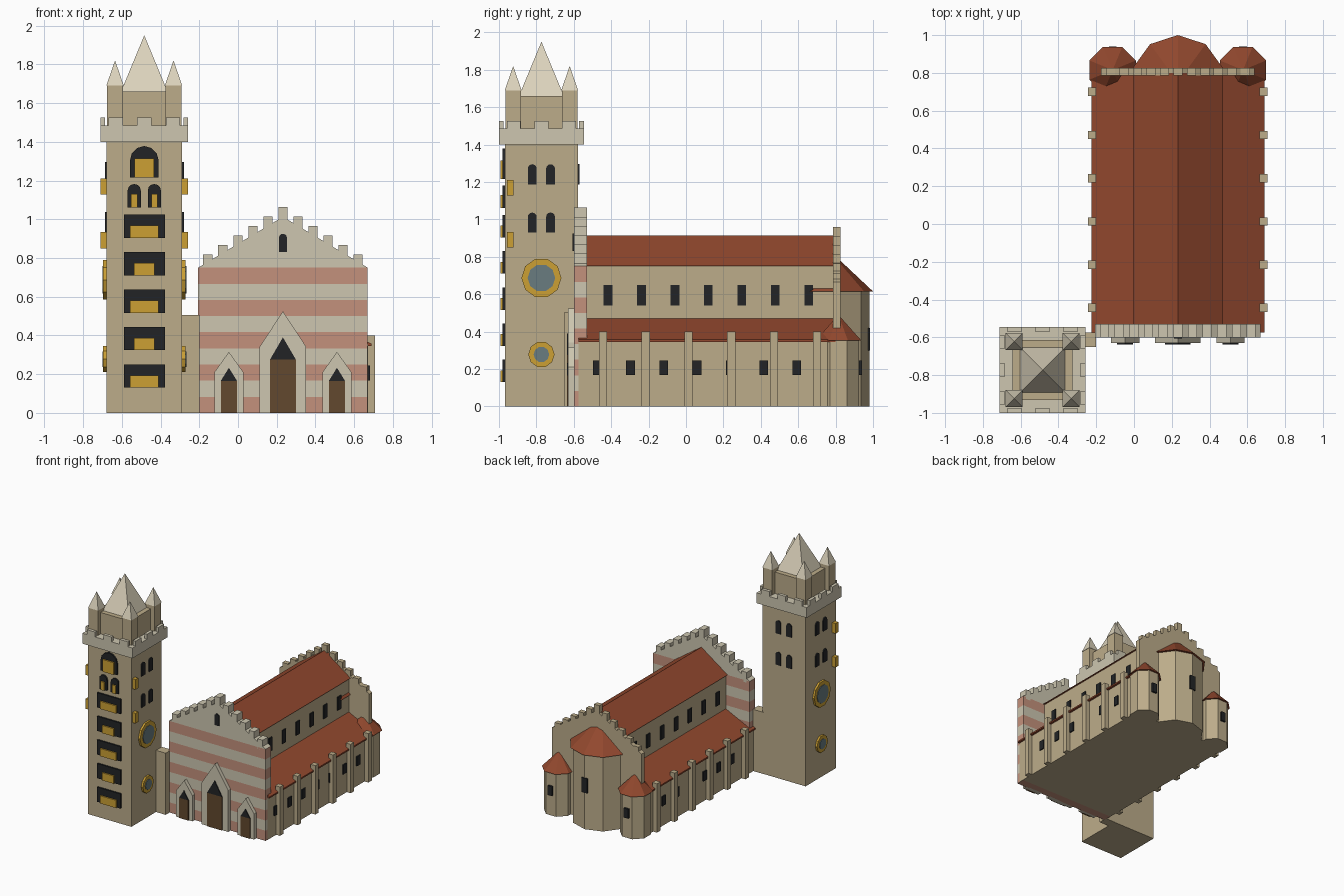
import bpy, bmesh, math

if "Cube" in bpy.data.objects:
    bpy.data.objects.remove(bpy.data.objects["Cube"])

def mat(name, rgb):
    m = bpy.data.materials.new(name)
    lin = [((c / 255 + 0.055) / 1.055) ** 2.4 for c in rgb]
    m.diffuse_color = (*lin, 1)
    m.use_nodes = True
    m.node_tree.nodes["Principled BSDF"].inputs["Base Color"].default_value = m.diffuse_color
    return m

TAN = mat("tan stone", (188, 172, 138))
CREAM = mat("cream stone", (205, 198, 176))
PALE = mat("pale spire", (220, 211, 188))
PINK = mat("pink stone", (196, 145, 124))
ROOF = mat("terracotta", (146, 72, 46))
DARK = mat("dark opening", (34, 36, 38))
GOLD = mat("gold", (204, 160, 52))
GLASS = mat("grey blue glass", (106, 124, 128))
WOOD = mat("brown wood", (98, 72, 46))

def finish(name, bm, m):
    bmesh.ops.recalc_face_normals(bm, faces=bm.faces)
    me = bpy.data.meshes.new(name)
    bm.to_mesh(me)
    bm.free()
    me.materials.append(m)
    ob = bpy.data.objects.new(name, me)
    bpy.context.collection.objects.link(ob)
    return ob

def prism(name, pts, axis, a, b, m):
    """Extrude a profile along an axis: x -> (y,z), y -> (x,z), z -> (x,y)."""
    place = {'x': lambda p, t: (t, p[0], p[1]),
             'y': lambda p, t: (p[0], t, p[1]),
             'z': lambda p, t: (p[0], p[1], t)}[axis]
    bm = bmesh.new()
    lo = [bm.verts.new(place(p, a)) for p in pts]
    hi = [bm.verts.new(place(p, b)) for p in pts]
    bm.faces.new(lo)
    bm.faces.new(hi)
    for i in range(len(pts)):
        j = (i + 1) % len(pts)
        bm.faces.new((lo[i], lo[j], hi[j], hi[i]))
    return finish(name, bm, m)

def box(name, x0, x1, y0, y1, z0, z1, m):
    return prism(name, [(x0, y0), (x1, y0), (x1, y1), (x0, y1)], 'z', z0, z1, m)

def ngon(cx, cy, r, n, start):
    return [(cx + r * math.cos(start + 2 * math.pi * i / n),
             cy + r * math.sin(start + 2 * math.pi * i / n)) for i in range(n)]

def cone(name, base, z0, apex, m):
    bm = bmesh.new()
    vs = [bm.verts.new((x, y, z0)) for x, y in base]
    top = bm.verts.new(apex)
    bm.faces.new(vs)
    for i in range(len(vs)):
        bm.faces.new((vs[i], vs[(i + 1) % len(vs)], top))
    return finish(name, bm, m)

def square(cx, cy, h):
    return [(cx - h, cy - h), (cx + h, cy - h), (cx + h, cy + h), (cx - h, cy + h)]

def arch(c, w, z0, z1):
    """Round-headed window outline."""
    s = z1 - w
    return [(c - w, z0), (c + w, z0)] + [
        (c + w * math.cos(math.pi * i / 6), s + w * math.sin(math.pi * i / 6)) for i in range(7)]

# ---------------- bell tower ----------------
TX, TY, H = -0.484, -0.773, 0.196
prism("tower_shaft", square(TX, TY, H), 'z', 0, 1.41, TAN)
prism("tower_crown", square(TX, TY, 0.227), 'z', 1.40, 1.485, CREAM)
for o in (-0.148, 0, 0.148):
    for s in (-1, 1):
        e0, e1 = sorted((s * 0.202, s * 0.227))
        box("crown_merlon", TX + o - .037, TX + o + .037, TY + e0, TY + e1, 1.48, 1.525, CREAM)
        box("crown_merlon", TX + e0, TX + e1, TY + o - .037, TY + o + .037, 1.48, 1.525, CREAM)
prism("tower_lantern", square(TX, TY, 0.158), 'z', 1.48, 1.66, TAN)
cone("main_spire", square(TX, TY, 0.12), 1.66, (TX, TY, 1.95), PALE)
for sx in (-1, 1):
    for sy in (-1, 1):
        cx, cy = TX + sx * .151, TY + sy * .151
        prism("corner_turret", square(cx, cy, .042), 'z', 1.48, 1.69, TAN)
        cone("corner_spire", square(cx, cy, .045), 1.69, (cx, cy, 1.82), PALE)

# tower front: openings with gold balconies
F = TY - H
def balcony(cx, w, z0, z1):
    box("gold_balcony", cx - w, cx + w, F - .024, F + .01, z0, z1, GOLD)

prism("belfry_arch", arch(TX, .074, 1.215, 1.378), 'y', F - .013, F + .01, DARK)
balcony(TX, .05, 1.215, 1.315)
for s in (-1, 1):
    prism("twin_arch", arch(TX + s * .052, .034, 1.062, 1.182), 'y', F - .013, F + .01, DARK)
    balcony(TX + s * .052, .016, 1.062, 1.13)
for i in range(5):
    z = 0.13 + i * 0.1935
    box("front_opening", TX - .106, TX + .106, F - .013, F + .01, z, z + .12, DARK)
    balcony(TX, .053 if i % 2 else .073, z, z + .063)

# tower sides: arched windows, gold brackets, round windows
for z0, z1 in ((0.93, 1.037), (1.187, 1.295)):
    for o in (-.049, .049):
        for s in (-1, 1):
            prism("side_window", arch(TY + o, .024, z0, z1), 'x', TX + s * (H - .01), TX + s * (H + .008), DARK)
        prism("back_window", arch(TX + o, .024, z0, z1), 'y', TY + H - .01, TY + H + .008, DARK)
for s in (-1, 1):
    for z in (0.85, 1.127):
        x0, x1 = sorted((TX + s * (H - .01), TX + s * (H + .03)))
        box("gold_bracket", x0, x1, -.957, -.922, z, z + .083, GOLD)
    for z, r, ri in ((0.687, .107, .074), (0.278, .07, .042)):
        prism("round_window_ring", ngon(TY, z, r, 10, 0), 'x', TX + s * (H - .01), TX + s * (H + .016), GOLD)
        prism("round_window_glass", ngon(TY, z, ri, 10, 0), 'x', TX + s * H, TX + s * (H + .021), GLASS)

box("link_wall", -.30, -.20, -.65, -.575, 0, .505, TAN)

# ---------------- striped facade ----------------
CX = 0.232
def stepped_gable(name, half, eave, y0, y1, m):
    peak = eave + half * .6
    prism(name, [(CX - half, eave), (CX + half, eave), (CX, peak)], 'y', y0, y1, m)
    step = (half - .05) / 5
    for k in range(-5, 6):
        x, top = CX + k * step, peak + .05 - .049 * abs(k)
        box(name + "_merlon", x - .024, x + .024, y0, y1, top - .085, top, m)

for i in range(9):
    box("facade_band", CX - .4375, CX + .4375, -.60, -.53, i / 12, (i + 1) / 12, CREAM if i % 2 else PINK)
stepped_gable("facade_gable", .4375, .75, -.60, -.53, CREAM)
prism("facade_window", arch(CX, .021, .83, .925), 'y', -.607, -.59, DARK)

def portal(cx, w, eave, peak, dw, dz, dpeak):
    prism("portal", [(cx - w, 0), (cx + w, 0), (cx + w, eave), (cx, peak), (cx - w, eave)], 'y', -.63, -.59, CREAM)
    box("portal_door", cx - dw, cx + dw, -.637, -.62, 0, dz, WOOD)
    prism("portal_tympanum", [(cx - dw, dz), (cx + dw, dz), (cx, dpeak)], 'y', -.637, -.62, DARK)

portal(CX, .12, .342, .525, .067, .275, .39)
for s in (-1, 1):
    portal(CX + s * .279, .075, .21, .315, .042, .165, .233)

# ---------------- nave and aisles ----------------
box("aisle_walls", CX - .44, CX + .44, -.575, .80, 0, .355, TAN)
box("clerestory", CX - .222, CX + .222, -.55, .80, .34, .752, TAN)
prism("nave_roof", [(CX - .238, .75), (CX + .238, .75), (CX, .915)], 'y', -.54, .80, ROOF)
for s in (-1, 1):
    prism("aisle_roof", [(CX + s * .21, .475), (CX + s * .458, .357), (CX + s * .458, .345), (CX + s * .21, .345)],
          'y', -.575, .80, ROOF)
    for i in range(6):
        x0, x1 = sorted((CX + s * .432, CX + s * .475))
        y = -.444 + i * .2288
        box("buttress", x0, x1, y - .022, y + .022, 0, .40, TAN)
    for i in range(7):
        y = -.417 + i * .179
        x0, x1 = sorted((CX + s * .21, CX + s * .23))
        box("clerestory_window", x0, x1, y - .023, y + .023, .54, .65, DARK)
        y = -.475 + i * .178
        x0, x1 = sorted((CX + s * .43, CX + s * .449))
        box("aisle_window", x0, x1, y - .023, y + .023, .168, .245, DARK)

# ---------------- rear wall and apses ----------------
box("rear_wall", CX - .407, CX + .407, .786, .825, 0, .665, TAN)
stepped_gable("rear_gable", .407, .665, .786, .825, TAN)
prism("main_apse", ngon(CX, .75, .23, 10, math.pi / 2), 'z', 0, .62, TAN)
cone("main_apse_roof", ngon(CX, .75, .25, 10, math.pi / 2), .615, (CX, .75, .85), ROOF)
box("main_apse_window", CX - .025, CX + .025, .955, .985, .30, .42, DARK)
for s in (-1, 1):
    cx = CX + s * .345
    prism("side_apse", ngon(cx, .815, .118, 8, math.pi / 8), 'z', 0, .36, TAN)
    cone("side_apse_roof", ngon(cx, .815, .133, 8, math.pi / 8), .352, (cx, .815, .49), ROOF)
    box("side_apse_window", cx - .02, cx + .02, .91, .94, .168, .245, DARK)
